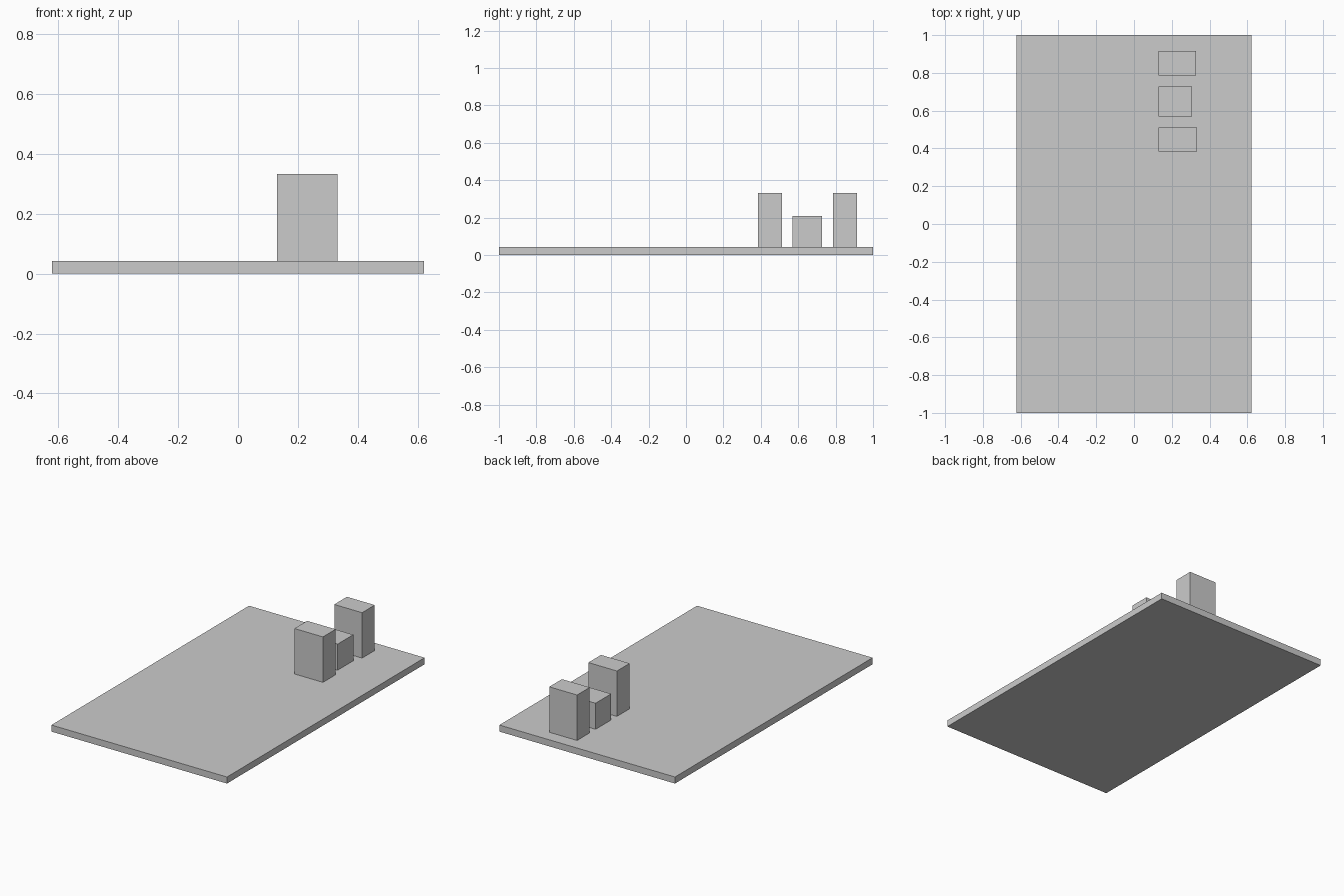
import bpy

old = bpy.data.objects.get("Cube")
if old:
    bpy.data.objects.remove(old, do_unlink=True)

grey = bpy.data.materials.new("plain grey")
grey.use_nodes = True
colour = (0.6, 0.6, 0.6, 1)
grey.diffuse_color = colour
grey.node_tree.nodes["Principled BSDF"].inputs["Base Color"].default_value = colour


def box(name, low, high):
    """Axis-aligned box between two opposite corners."""
    centre = [(a + b) / 2 for a, b in zip(low, high)]
    bpy.ops.mesh.primitive_cube_add(size=1, location=centre)
    part = bpy.context.object
    part.name = name
    part.scale = [b - a for a, b in zip(low, high)]
    bpy.ops.object.transform_apply(location=False, rotation=False, scale=True)
    part.data.materials.append(grey)


# Flat ground slab
top = 0.042
box("base_slab", (-0.622, -1, 0), (0.622, 1, top))

# Row of three blocks, aligned along their right sides
side = 0.131
box("front_block", (side, 0.384, top), (0.333, 0.512, 0.333))
box("middle_block", (side, 0.570, top), (0.307, 0.728, 0.209))
box("back_block", (side, 0.787, top), (0.328, 0.915, 0.333))
